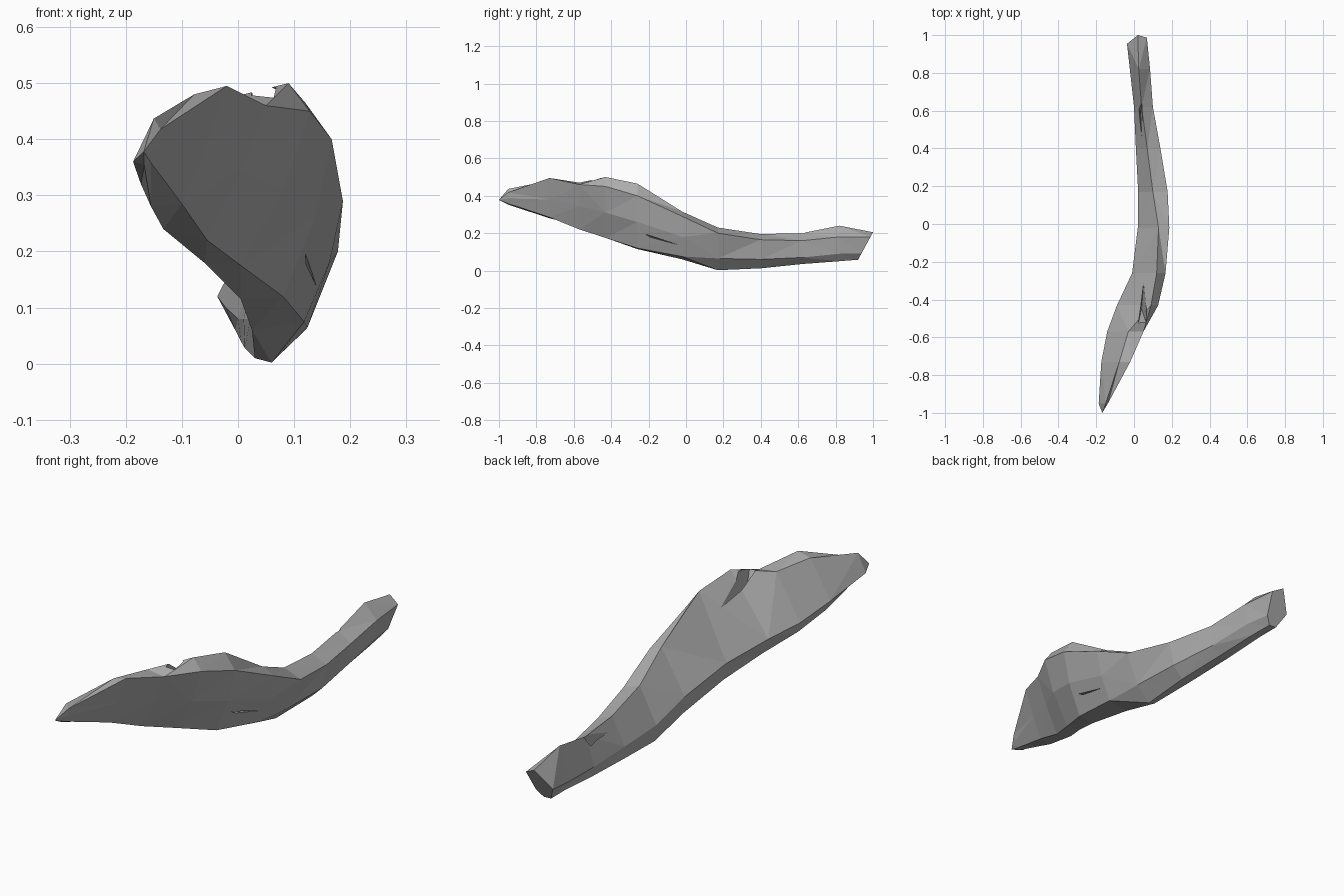
import bpy, bmesh

grey = bpy.data.materials.new("weathered grey")
grey.diffuse_color = (0.42, 0.42, 0.42, 1)

# Cross-sections along the log: y, then x,z of
# left, bottom left, bottom right, right, top right, crest
SECTIONS = [
    (-.95, -.187, .36, -.167, .352, -.155, .358, -.143, .385, -.138, .418, -.150, .437),
    (-.73, -.173, .32, -.155, .280, -.100, .285, -.060, .380, -.020, .495, -.078, .48),
    (-.57, -.142, .28, -.133, .240, -.055, .220, .005, .345, .050, .46, -.030, .47),
    (-.43, -.090, .25, -.060, .180, .005, .175, .082, .310, .128, .45, .090, .50),
    (-.26, -.010, .19, .005, .115, .080, .120, .137, .260, .167, .40, .120, .465),
    (-.02, .020, .13, .025, .060, .118, .075, .163, .180, .187, .29, .130, .315),
    (.17, .022, .08, .030, .010, .060, .002, .124, .065, .178, .20, .100, .23),
    (.40, .010, .08, .012, .028, .070, .012, .120, .060, .140, .165, .070, .195),
    (.62, .000, .08, .005, .040, .050, .035, .090, .070, .100, .16, .040, .20),
    (.82, -.022, .10, -.005, .060, .040, .050, .072, .090, .085, .18, .025, .24),
    (.95, -.037, .12, -.005, .060, .030, .058, .055, .090, .068, .180, .020, .205),
]


def make_object(name, bm):
    bmesh.ops.recalc_face_normals(bm, faces=bm.faces[:])
    mesh = bpy.data.meshes.new(name)
    bm.to_mesh(mesh)
    bm.free()
    mesh.materials.append(grey)
    obj = bpy.data.objects.new(name, mesh)
    bpy.context.collection.objects.link(obj)
    return obj


# Main log: faceted loft through the sections
bm = bmesh.new()
rings = []
for y, *xz in SECTIONS:
    ring = []
    for x, z in zip(xz[::2], xz[1::2]):
        # the sawn back end leans outward towards its top
        yy = .92 + .08 * (z - .058) / .147 if y == .95 else y
        ring.append(bm.verts.new((x, yy, z)))
    rings.append(ring)
for a, b in zip(rings, rings[1:]):
    for i in range(6):
        j = (i + 1) % 6
        bm.faces.new((a[i], a[j], b[j], b[i]))
# Blunt front tip and flat back end
tip = bm.verts.new((-.168, -1, .378))
for i in range(6):
    bm.faces.new((tip, rings[0][i], rings[0][(i + 1) % 6]))
bm.faces.new(rings[-1])
bmesh.ops.triangulate(bm, faces=bm.faces[:], quad_method='SHORT_EDGE')
log = make_object("driftwood_log", bm)

# Splits in the wood: thin wedges cut from the side and top
CRACKS = [
    [(.165, 0, .125), (.20, -.27, .215), (.20, -.20, .175), (.06, -.18, .18)],
    [(.05, .30, .23), (.010, .66, .24), (.045, .66, .24), (.035, .58, .11)],
    [(.06, -.20, .43), (.02, -.54, .51), (.07, -.54, .51), (.04, -.45, .34)],
]
bm = bmesh.new()
for pts in CRACKS:
    v = [bm.verts.new(p) for p in pts]
    for i in range(4):
        bm.faces.new([v[k] for k in range(4) if k != i])
cutter = make_object("crack_cutter", bm)
cutter.hide_render = True
cutter.hide_set(True)
cut = log.modifiers.new("cracks", 'BOOLEAN')
cut.operation = 'DIFFERENCE'
cut.solver = 'EXACT'
cut.object = cutter
